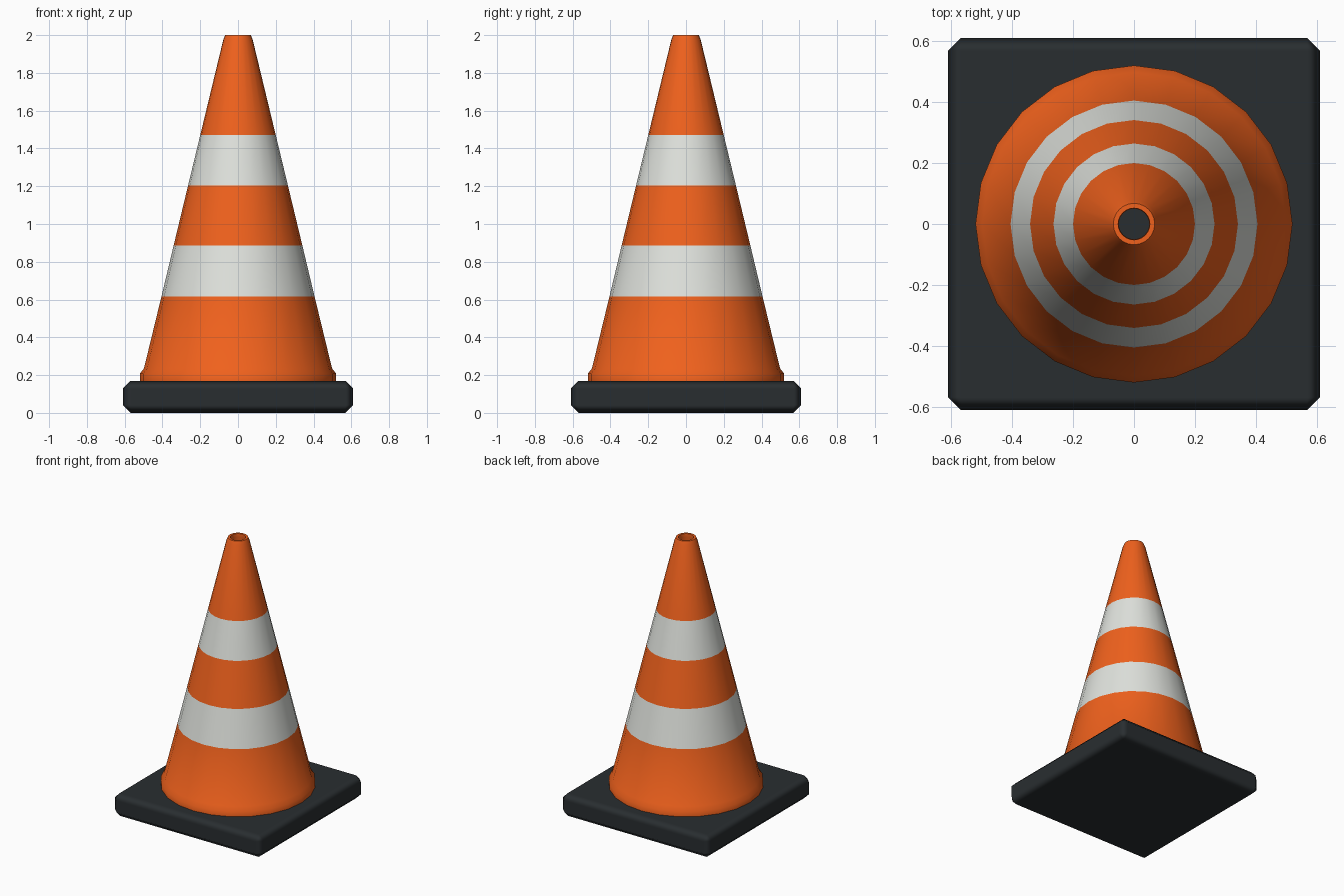
import bpy, bmesh, math

if "Cube" in bpy.data.objects:
    bpy.data.objects.remove(bpy.data.objects["Cube"])

def material(name, rgb):
    m = bpy.data.materials.new(name)
    m.diffuse_color = (*rgb, 1)
    m.use_nodes = True
    m.node_tree.nodes["Principled BSDF"].inputs["Base Color"].default_value = m.diffuse_color
    return m

orange = material("orange_plastic", (0.87, 0.12, 0.012))
white = material("reflective_white", (0.74, 0.76, 0.72))
black = material("black_rubber", (0.022, 0.027, 0.03))

def lathe(name, profile, sides, mats):
    """Revolve (radius, z, material index of the band that follows) about z."""
    bm = bmesh.new()
    rings = []
    for r, z, _ in profile:
        rings.append([bm.verts.new((r * math.cos(2 * math.pi * i / sides),
                                    r * math.sin(2 * math.pi * i / sides), z))
                      for i in range(sides)])
    for k, (a, b) in enumerate(zip(rings, rings[1:])):
        for i in range(sides):
            j = (i + 1) % sides
            f = bm.faces.new((a[i], a[j], b[j], b[i]))
            f.material_index = profile[k][2]
            f.smooth = True
    me = bpy.data.meshes.new(name)
    bm.to_mesh(me)
    bm.free()
    for m in mats:
        me.materials.append(m)
    ob = bpy.data.objects.new(name, me)
    bpy.context.collection.objects.link(ob)
    return ob

def smooth(ob, degrees):
    bpy.ops.object.select_all(action='DESELECT')
    ob.select_set(True)
    bpy.context.view_layer.objects.active = ob
    bpy.ops.object.shade_smooth_by_angle(angle=math.radians(degrees))

# Square rubber base with chamfered edges
bpy.ops.mesh.primitive_cube_add(size=1, location=(0, 0, 0.085))
base = bpy.context.object
base.name = "base"
base.scale = (1.22, 1.22, 0.17)
bpy.ops.object.transform_apply(location=False, rotation=False, scale=True)
base.data.materials.append(black)
smooth(base, 60)
bevel = base.modifiers.new("chamfer", 'BEVEL')
bevel.width = 0.042
bevel.segments = 1
bevel.harden_normals = True

# Hollow cone: foot flange, striped wall, rolled rim, inner wall
O, W = 0, 1
profile = [
    (0.52, 0.165, O), (0.52, 0.208, O), (0.498, 0.235, O),
    (0.405, 0.617, W), (0.341, 0.885, O),
    (0.264, 1.205, W), (0.200, 1.47, O),
    (0.078, 1.975, O), (0.068, 2.0, O),
    (0.052, 2.0, O), (0.050, 1.975, O), (0.47, 0.165, O),
]
cone = lathe("cone", profile, 24, [orange, white])
smooth(cone, 50)
